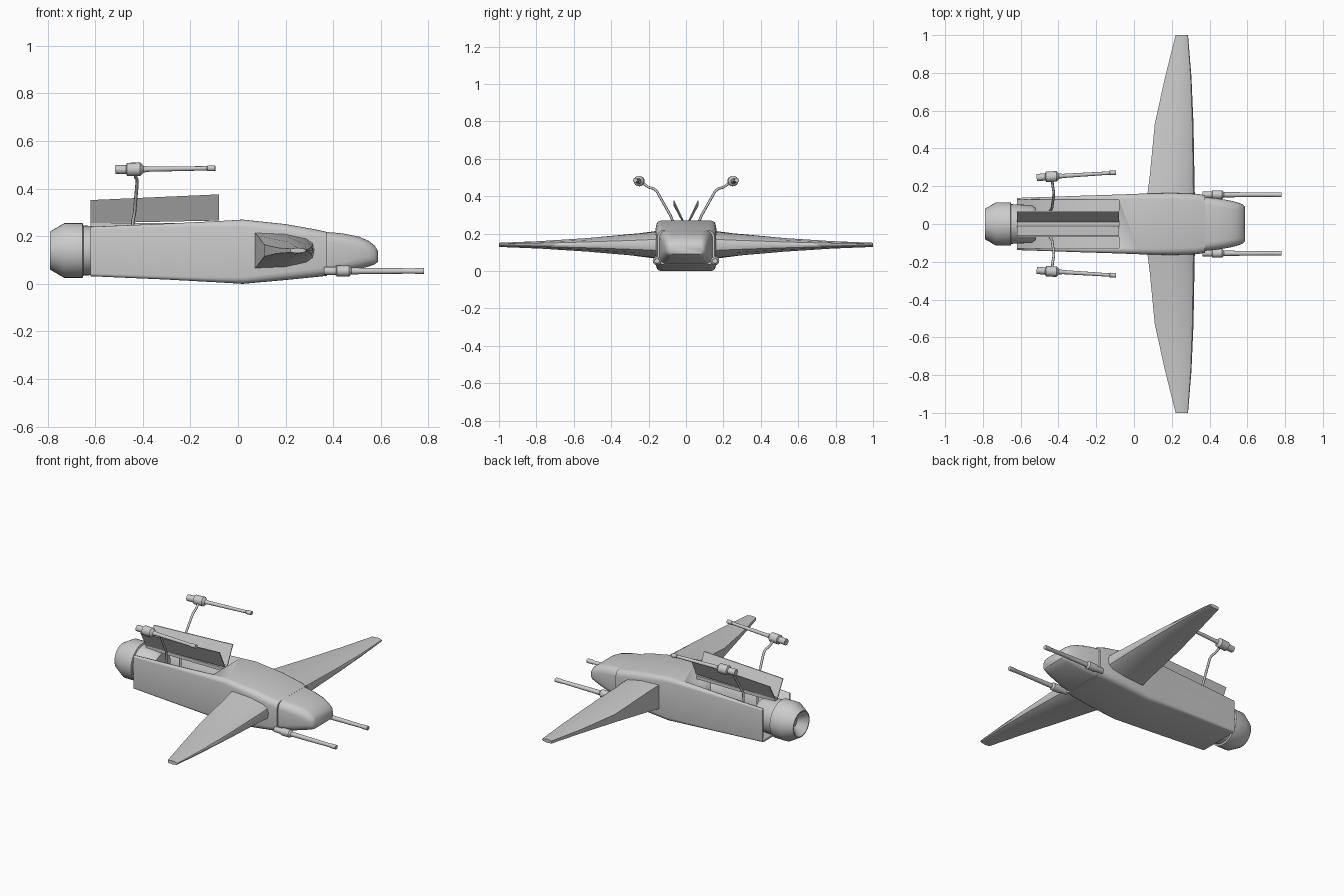
import bpy, bmesh, math
from mathutils import Vector, Matrix

cube = bpy.data.objects.get("Cube")
if cube:
    bpy.data.objects.remove(cube, do_unlink=True)


def make(name, bm, angle=35):
    bmesh.ops.recalc_face_normals(bm, faces=bm.faces)
    mesh = bpy.data.meshes.new(name)
    bm.to_mesh(mesh)
    bm.free()
    obj = bpy.data.objects.new(name, mesh)
    bpy.context.collection.objects.link(obj)
    bpy.ops.object.select_all(action='DESELECT')
    obj.select_set(True)
    bpy.context.view_layer.objects.active = obj
    bpy.ops.object.shade_smooth_by_angle(angle=math.radians(angle))
    return obj


def loft(name, rings, angle=35):
    bm = bmesh.new()
    loops = [[bm.verts.new(p) for p in ring] for ring in rings]
    n = len(loops[0])
    for a, b in zip(loops, loops[1:]):
        for i in range(n):
            j = (i + 1) % n
            bm.faces.new((a[i], a[j], b[j], b[i]))
    bm.faces.new(loops[0])
    bm.faces.new(loops[-1])
    return make(name, bm, angle)


def rounded_section(x, half_w, low, high, r, steps=4):
    ring = []
    corners = ((1, 1), (-1, 1), (-1, -1), (1, -1))
    for k, (sy, sz) in enumerate(corners):
        cy = sy * (half_w - r)
        cz = high - r if sz > 0 else low + r
        for s in range(steps + 1):
            a = math.pi / 2 * (k + s / steps)
            ring.append((x, cy + r * math.cos(a), cz + r * math.sin(a)))
    return ring


def box(name, x0, x1, y0, y1, z0, z1):
    return loft(name, [[(x, y0, z0), (x, y1, z0), (x, y1, z1), (x, y0, z1)]
                       for x in (x0, x1)])


def turned(name, profile, start, direction=(1, 0, 0), sides=16):
    """Lathe (distance, radius) pairs along a direction."""
    rot = Vector((1, 0, 0)).rotation_difference(Vector(direction)).to_matrix()
    rings = []
    for d, r in profile:
        ring = []
        for i in range(sides):
            a = math.tau * i / sides
            p = rot @ Vector((d, r * math.cos(a), r * math.sin(a)))
            ring.append(Vector(start) + p)
        rings.append(ring)
    return loft(name, rings)


# Hull with an open equipment bay
hull = loft("hull", [rounded_section(*s) for s in (
    (-0.62, 0.138, 0.032, 0.24, 0.012),
    (-0.30, 0.149, 0.018, 0.253, 0.015),
    (-0.08, 0.156, 0.006, 0.264, 0.022),
    (0.02, 0.16, 0.0, 0.27, 0.028),
    (0.20, 0.164, 0.016, 0.251, 0.034),
    (0.33, 0.16, 0.029, 0.228, 0.036),
    (0.375, 0.153, 0.034, 0.218, 0.036))])
cutter = box("bay_cutter", -0.7, -0.08, -0.127, 0.127, 0.05, 0.5)
cutter.hide_render = True
cut = hull.modifiers.new("bay", 'BOOLEAN')
cut.object = cutter
cut.solver = 'EXACT'
bpy.context.view_layer.objects.active = hull
bpy.ops.object.modifier_apply(modifier="bay")
bpy.data.objects.remove(cutter, do_unlink=True)

# Rounded nose
loft("nose", [rounded_section(*s) for s in (
    (0.36, 0.144, 0.036, 0.219, 0.04),
    (0.44, 0.136, 0.046, 0.212, 0.044),
    (0.51, 0.124, 0.062, 0.198, 0.044),
    (0.55, 0.114, 0.073, 0.18, 0.04),
    (0.575, 0.104, 0.082, 0.16, 0.03),
    (0.588, 0.09, 0.092, 0.138, 0.018))], 50)

# Engine with a dished exhaust
turned("engine", ((0.27, 0.085), (0.25, 0.1), (0.14, 0.105), (0.137, 0.115),
                  (0.06, 0.115), (0, 0.08), (0, 0.074), (0.05, 0.03)),
       (-0.79, 0, 0.14), sides=32)

# Bay spine that carries the door hinges
box("bay_spine", -0.62, -0.08, -0.014, 0.014, 0.236, 0.256)


def wing(name, side):
    # span, trailing x, leading x, half thickness at back / middle / front
    stations = ((0.15, 0.07, 0.322, 0.075, 0.07, 0.05),
                (0.25, 0.083, 0.32, 0.062, 0.06, 0.042),
                (0.53, 0.11, 0.315, 0.025, 0.036, 0.026),
                (0.78, 0.165, 0.304, 0.012, 0.02, 0.014),
                (1.0, 0.22, 0.286, 0.008, 0.011, 0.007))
    rings = []
    for y, back, front, tb, tm, tf in stations:
        chord = front - back
        top = [(back, tb), (back + 0.5 * chord, tm),
               (back + 0.86 * chord, tf), (back + 0.97 * chord, tf * 0.6)]
        outline = top + [(front, 0)] + [(x, -t) for x, t in reversed(top)]
        rings.append([(x, side * y, 0.14 + t) for x, t in outline])
    return loft(name, rings, 40)


def door(name, side):
    # Thin panel leaning outward from the spine
    rings = []
    for x, low, high in ((-0.62, 0.255, 0.352), (-0.08, 0.266, 0.376)):
        rings.append([(x, side * y, z) for y, z in (
            (0.01, low), (0.016, low), (0.068, high), (0.062, high))])
    return loft(name, rings)


def arm(name, side):
    curve = bpy.data.curves.new(name, 'CURVE')
    curve.dimensions = '3D'
    curve.bevel_depth = 0.007
    curve.bevel_resolution = 2
    curve.use_fill_caps = True
    path = ((-0.445, 0.07, 0.06), (-0.442, 0.07, 0.265), (-0.435, 0.082, 0.295),
            (-0.424, 0.155, 0.425), (-0.425, 0.172, 0.44),
            (-0.43, 0.2, 0.448), (-0.435, 0.247, 0.48))
    spline = curve.splines.new('POLY')
    spline.points.add(len(path) - 1)
    for point, (x, y, z) in zip(spline.points, path):
        point.co = (x, side * y, z, 1)
    obj = bpy.data.objects.new(name, curve)
    bpy.context.collection.objects.link(obj)
    return obj


# Paired parts
upper_gun = ((0, 0.019), (0.045, 0.019), (0.05, 0.028), (0.105, 0.028),
             (0.118, 0.014), (0.14, 0.011), (0.385, 0.009),
             (0.388, 0.012), (0.42, 0.012))
lower_gun = ((0, 0.016), (0.05, 0.018), (0.053, 0.023), (0.105, 0.023),
             (0.115, 0.014), (0.38, 0.011), (0.384, 0.013), (0.42, 0.013))
for label, side in (("left", 1), ("right", -1)):
    wing(label + "_wing", side)
    door(label + "_bay_door", side)
    arm(label + "_gun_arm", side)
    turned(label + "_upper_gun", upper_gun, (-0.515, side * 0.246, 0.48),
           (0.42, side * 0.026, 0.006))
    turned(label + "_lower_gun", lower_gun, (0.362, side * 0.155, 0.054))
